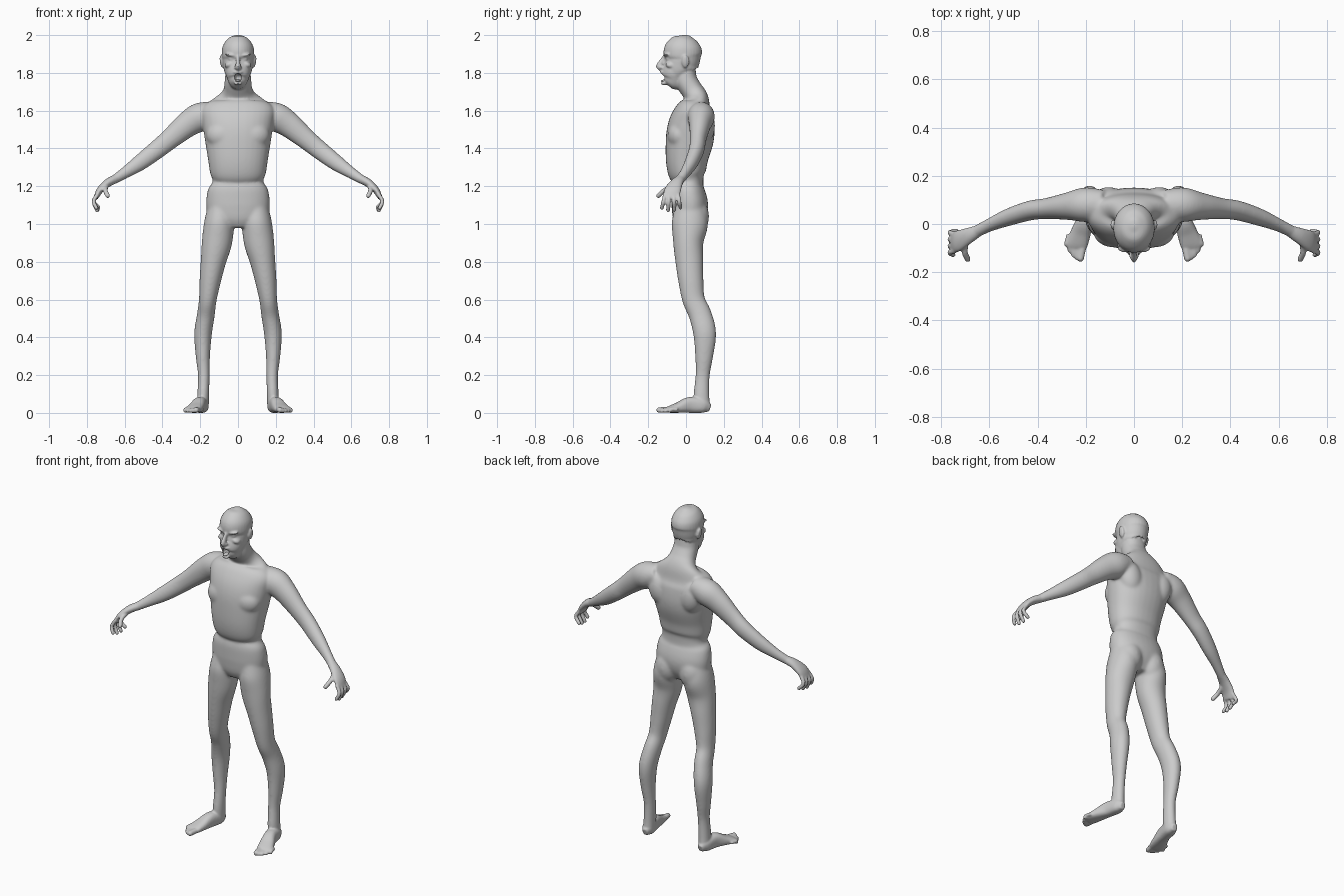
import bpy, bmesh, math
from mathutils import Vector, Matrix

default_cube = bpy.data.objects.get("Cube")
if default_cube:
    bpy.data.objects.remove(default_cube)

DEPTH, SIDEWAYS = Vector((0, 1, 0)), Vector((1, 0, 0))
RING = 32


def make_material(name, colour):
    material = bpy.data.materials.new(name)
    material.use_nodes = True
    material.diffuse_color = (*colour, 1)
    shader = material.node_tree.nodes["Principled BSDF"]
    shader.inputs["Base Color"].default_value = (*colour, 1)
    return material


def spline(stations, steps=5):
    """Catmull-Rom interpolation through stations of any dimension."""
    points = [Vector(s) for s in stations]
    points = [2 * points[0] - points[1]] + points + [2 * points[-1] - points[-2]]
    result = []
    for p, q, r, s in zip(points, points[1:], points[2:], points[3:]):
        for step in range(steps):
            t = step / steps
            result.append(q + (r - p) * t / 2 + (p * 2 - q * 5 + r * 4 - s) * t * t / 2
                          + (q * 3 - p - r * 3 + s) * t ** 3 / 2)
    return result + [points[-2]]


def loft(bm, stations, reference=DEPTH, side=1, power=1.0):
    """Closed tube; each station is x, y, z, radius across, radius along reference."""
    path = spline(stations)
    rings = []
    for i, station in enumerate(path):
        centre = Vector(station[:3])
        before, after = path[max(i - 1, 0)], path[min(i + 1, len(path) - 1)]
        tangent = (Vector(after[:3]) - Vector(before[:3])).normalized()
        v = (reference - tangent * reference.dot(tangent)).normalized()
        u = v.cross(tangent)
        ring = []
        for k in range(RING):
            angle = math.tau * k / RING
            c, s = math.cos(angle), math.sin(angle)
            point = centre + u * (station[3] * math.copysign(abs(c) ** power, c))
            point += v * (station[4] * math.copysign(abs(s) ** power, s))
            ring.append(bm.verts.new((point.x * side, point.y, point.z)))
        rings.append(ring)
    for low, high in zip(rings, rings[1:]):
        for k in range(RING):
            n = (k + 1) % RING
            bm.faces.new((low[k], low[n], high[n], high[k]))
    bm.faces.new(rings[0])
    bm.faces.new(rings[-1])


def stack(bm, levels, power=1.0):
    """Central loft of horizontal rings: height, y centre, half width, half depth."""
    loft(bm, [(0, y, z, w, d) for z, y, w, d in levels], power=power)


def blob(bm, centre, radii, side=1, tilt=0):
    place = Matrix.Translation((centre[0] * side, centre[1], centre[2]))
    place = place @ Matrix.Rotation(tilt * side, 4, "Y") @ Matrix.Diagonal((*radii, 1))
    bmesh.ops.create_uvsphere(bm, u_segments=24, v_segments=16, radius=1, matrix=place)


def digit(bm, points, radius, side):
    """Finger or toe: a tapered tube with a round tip."""
    loft(bm, [(*p, radius, radius) for p in points], SIDEWAYS, side)
    blob(bm, points[-1], (radius,) * 3, side)


def finish(name, bm, material):
    bmesh.ops.recalc_face_normals(bm, faces=bm.faces)
    mesh = bpy.data.meshes.new(name)
    bm.to_mesh(mesh)
    bm.free()
    mesh.shade_smooth()
    mesh.materials.append(material)
    thing = bpy.data.objects.new(name, mesh)
    bpy.context.collection.objects.link(thing)
    return thing


def apply_modifiers(thing):
    graph = bpy.context.evaluated_depsgraph_get()
    graph.update()
    mesh = bpy.data.meshes.new_from_object(thing.evaluated_get(graph))
    thing.modifiers.clear()
    thing.data = mesh


skin = make_material("grey skin", (.6, .6, .6))
bm = bmesh.new()

# Torso and neck
stack(bm, [(.98, .015, .07, .06), (1.03, .015, .15, .085), (1.1, .02, .168, .097),
           (1.18, .01, .16, .088), (1.225, .012, .134, .08), (1.27, .005, .148, .1),
           (1.35, .005, .16, .113), (1.45, .02, .176, .127), (1.53, .03, .188, .122),
           (1.6, .045, .195, .1), (1.65, .06, .15, .064), (1.68, .05, .1, .06),
           (1.71, .03, .077, .058), (1.76, 0, .07, .06), (1.82, -.01, .065, .06)], .9)

# Cranium and open jaw
stack(bm, [(1.78, -.01, .055, .07), (1.81, -.025, .073, .092), (1.85, -.022, .08, .09),
           (1.873, -.016, .083, .091), (1.9, -.017, .086, .102), (1.94, -.015, .081, .096),
           (1.975, -.012, .06, .07), (1.993, -.01, .034, .04), (2.001, -.01, .006, .008)])
stack(bm, [(1.84, -.04, .066, .07), (1.8, -.057, .066, .07), (1.765, -.065, .055, .063),
           (1.74, -.082, .04, .046), (1.73, -.09, .02, .025)])

# Nose and lips
loft(bm, [(0, -.105, 1.895, .01, .012), (0, -.125, 1.865, .01, .014),
          (0, -.142, 1.836, .014, .016), (0, -.13, 1.82, .012, .012)])
blob(bm, (0, -.146, 1.834), (.011, .014, .01))
blob(bm, (0, -.122, 1.803), (.026, .016, .008))
blob(bm, (0, -.116, 1.745), (.022, .017, .011))

for side in (1, -1):
    # Brow, eyelids, cheek, nostril and ear
    blob(bm, (.036, -.1, 1.894), (.033, .019, .008), side, -.15)
    blob(bm, (.033, -.088, 1.872), (.019, .018, .009), side)
    blob(bm, (.045, -.082, 1.845), (.027, .027, .016), side, .4)
    blob(bm, (.012, -.13, 1.829), (.009, .013, .008), side)
    blob(bm, (.087, -.003, 1.86), (.009, .02, .034), side, .15)

    # Chest, shoulder blade and buttock
    blob(bm, (.08, -.036, 1.47), (.088, .062, .075), side)
    blob(bm, (.105, .09, 1.52), (.07, .064, .1), side, .2)
    blob(bm, (.078, .045, 1.04), (.078, .077, .105), side, -.15)

    # Arm from shoulder to wrist
    loft(bm, [(.12, .08, 1.595, .055, .06), (.2, .08, 1.567, .076, .072),
              (.27, .074, 1.525, .068, .058), (.36, .064, 1.45, .055, .044),
              (.43, .056, 1.393, .05, .041), (.52, .028, 1.324, .043, .036),
              (.6, -.005, 1.27, .03, .027), (.66, -.035, 1.232, .022, .024)], side=side)

    # Hand, fingers and thumb
    loft(bm, [(.645, -.028, 1.241, .023, .024), (.69, -.05, 1.217, .022, .034),
              (.73, -.07, 1.18, .018, .044), (.752, -.08, 1.14, .013, .042)], side=side)
    for i in range(4):
        curl = abs(i - 1.4)
        root, tip = -.111 + .023 * i, -.128 + .033 * i
        digit(bm, [(.742, root, 1.16), (.764, (root + tip) / 2, 1.12),
                   (.75 - .004 * i, tip, 1.068 + .012 * curl)], .0105, side)
    digit(bm, [(.695, -.065, 1.205), (.702, -.115, 1.178), (.69, -.146, 1.15)], .0125, side)

    # Leg from hip to ankle
    loft(bm, [(.09, .02, 1.09, .07, .08), (.1, .02, 1, .08, .096),
              (.112, .012, .9, .08, .08), (.131, .018, .8, .067, .074),
              (.147, .026, .7, .057, .067), (.16, .04, .6, .047, .06),
              (.17, .075, .52, .047, .061), (.185, .099, .42, .047, .061),
              (.186, .096, .3, .038, .048), (.181, .088, .2, .031, .038),
              (.184, .082, .1, .031, .041), (.187, .085, .03, .032, .042)], side=side)

    # Foot and toes
    loft(bm, [(.186, .128, .026, .016, .02), (.189, .09, .037, .034, .037),
              (.203, .02, .042, .035, .042), (.222, -.04, .028, .042, .028),
              (.238, -.085, .018, .045, .018), (.243, -.105, .012, .038, .011)],
         Vector((0, 0, 1)), side, .8)
    for i in range(5):
        size = .015 if i == 0 else .012 - .0006 * i
        digit(bm, [(.207 + .016 * i, -.06 + .004 * i, .017),
                   (.214 + .0165 * i, -.1 + .005 * i, .018),
                   (.222 + .0145 * i, -.142 + .0035 * i * i, size)], size, side)

body = finish("body", bm, skin)

# Mouth cavity
bm = bmesh.new()
blob(bm, (0, -.125, 1.775), (.019, .042, .022))
cutter = finish("mouth_cutter", bm, skin)
cutter.hide_render = True

# Fuse the parts into one skin and open the mouth
fuse = body.modifiers.new("fuse", "REMESH")
fuse.mode, fuse.voxel_size, fuse.use_smooth_shade = "VOXEL", .0055, True
mouth = body.modifiers.new("mouth", "BOOLEAN")
mouth.operation, mouth.object, mouth.solver = "DIFFERENCE", cutter, "EXACT"
relax = body.modifiers.new("relax", "SMOOTH")
relax.factor, relax.iterations = .5, 3
apply_modifiers(body)
bpy.data.objects.remove(cutter)

# Soften the joints of the trunk and limbs, keeping face, hands and feet crisp
soft = body.vertex_groups.new(name="soft")
for vertex in body.data.vertices:
    x, y, z = vertex.co
    fade = min((.64 - abs(x)) / .1, (z - .1) / .1, (1.76 - z) / .08, 1)
    if fade > 0:
        soft.add([vertex.index], fade, "REPLACE")
soften = body.modifiers.new("soften", "SMOOTH")
soften.factor, soften.iterations, soften.vertex_group = .5, 25, "soft"
apply_modifiers(body)
body.data.shade_smooth()

# Tongue
bm = bmesh.new()
blob(bm, (0, -.108, 1.757), (.014, .026, .008))
finish("tongue", bm, skin)
